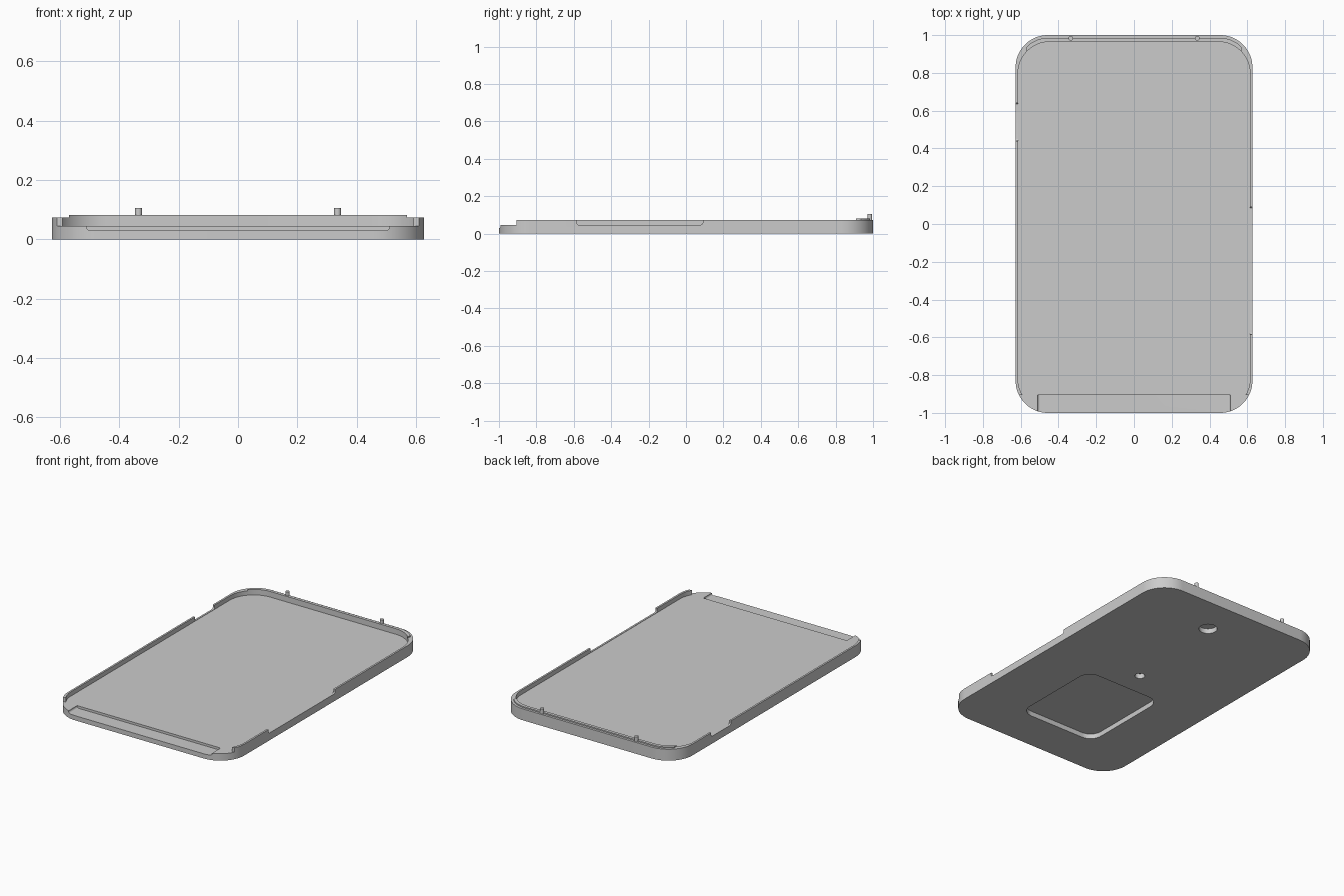
import bpy, bmesh, math

default = bpy.data.objects.get("Cube")
if default:
    bpy.data.objects.remove(default, do_unlink=True)

grey = bpy.data.materials.new("plain_grey")
grey.use_nodes = True
grey.diffuse_color = (0.6, 0.6, 0.6, 1)
grey.node_tree.nodes["Principled BSDF"].inputs["Base Color"].default_value = (0.6, 0.6, 0.6, 1)


def rounded_outline(u0, u1, v0, v1, r, steps=16):
    """Counter-clockwise rounded rectangle."""
    if r == 0:
        return [(u0, v0), (u1, v0), (u1, v1), (u0, v1)]
    centres = [(u1 - r, v1 - r), (u0 + r, v1 - r), (u0 + r, v0 + r), (u1 - r, v0 + r)]
    points = []
    for k, (cu, cv) in enumerate(centres):
        for i in range(steps + 1):
            a = math.pi / 2 * (k + i / steps)
            points.append((cu + r * math.cos(a), cv + r * math.sin(a)))
    return points


def prism(name, u, v, w, r=0.0, axis="z"):
    """Rounded rectangle u by v, extruded over w along an axis."""
    place = {"z": lambda a, b, c: (a, b, c),
             "x": lambda a, b, c: (c, a, b),
             "y": lambda a, b, c: (a, c, b)}[axis]
    bm = bmesh.new()
    outline = rounded_outline(*u, *v, r)
    low = [bm.verts.new(place(a, b, w[0])) for a, b in outline]
    high = [bm.verts.new(place(a, b, w[1])) for a, b in outline]
    n = len(outline)
    bm.faces.new(low[::-1])
    bm.faces.new(high)
    for i in range(n):
        j = (i + 1) % n
        bm.faces.new((low[i], low[j], high[j], high[i]))
    bmesh.ops.recalc_face_normals(bm, faces=bm.faces)
    mesh = bpy.data.meshes.new(name)
    bm.to_mesh(mesh)
    bm.free()
    mesh.materials.append(grey)
    obj = bpy.data.objects.new(name, mesh)
    bpy.context.collection.objects.link(obj)
    return obj


def activate(obj):
    bpy.ops.object.select_all(action="DESELECT")
    obj.select_set(True)
    bpy.context.view_layer.objects.active = obj


def combine(target, cutter, operation="DIFFERENCE"):
    mod = target.modifiers.new("cut", "BOOLEAN")
    mod.operation = operation
    mod.solver = "EXACT"
    mod.object = cutter
    activate(target)
    bpy.ops.object.modifier_apply(modifier=mod.name)
    bpy.data.objects.remove(cutter, do_unlink=True)


def disc(name, x, y, r, z):
    return prism(name, (x - r, x + r), (y - r, y + r), z, r * 0.9999)


W, FLOOR, RIM, LIP = 0.627, 0.045, 0.073, 0.081


def cavity():
    return prism("cavity_cutter", (-0.615, 0.615), (-0.988, 0.965), (FLOOR, 0.2), 0.17)


# Tray with open front end
tray = prism("tray", (-W, W), (-1, 1), (0, RIM), 0.17)
combine(tray, cavity())
combine(tray, prism("front_cutter", (-0.8, 0.8), (-1.2, -0.905), (FLOOR, 0.2)))

# Sunken strip across the front
combine(tray, prism("strip_cutter", (-0.51, 0.51), (0.03, 0.2), (-1.2, -0.905), 0.012, "y"))

# Notches in the side walls
combine(tray, prism("left_notch_cutter", (-0.585, 0.09), (0.047, 0.2), (0.58, 0.7), 0.012, "x"))
combine(tray, prism("right_notch_cutter", (0.44, 0.64), (0.047, 0.2), (-0.7, -0.58), 0.012, "x"))

# Recesses in the underside
combine(tray, prism("square_recess_cutter", (-0.285, 0.27), (-0.73, -0.105), (-0.1, 0.032), 0.08))
combine(tray, disc("large_round_cutter", 0.05, 0.75, 0.055, (-0.1, 0.032)))
combine(tray, disc("small_round_cutter", 0.0, 0.055, 0.03, (-0.1, 0.032)))

# Raised lip along the back rim
lip = prism("back_lip", (0.015 - W, W - 0.015), (-0.985, 0.985), (RIM - 0.001, LIP), 0.155)
combine(lip, cavity())
combine(lip, prism("lip_limit", (-0.57, 0.57), (0.9, 1.1), (0, 0.2)), "INTERSECT")

# Locating pins
pins = [disc(side + "_pin", x, 0.983, 0.012, (RIM - 0.005, 0.105))
        for side, x in (("left", 0.335), ("right", -0.335))]

for part in [tray, lip] + pins:
    activate(part)
    bpy.ops.object.shade_smooth_by_angle(angle=math.radians(30))
